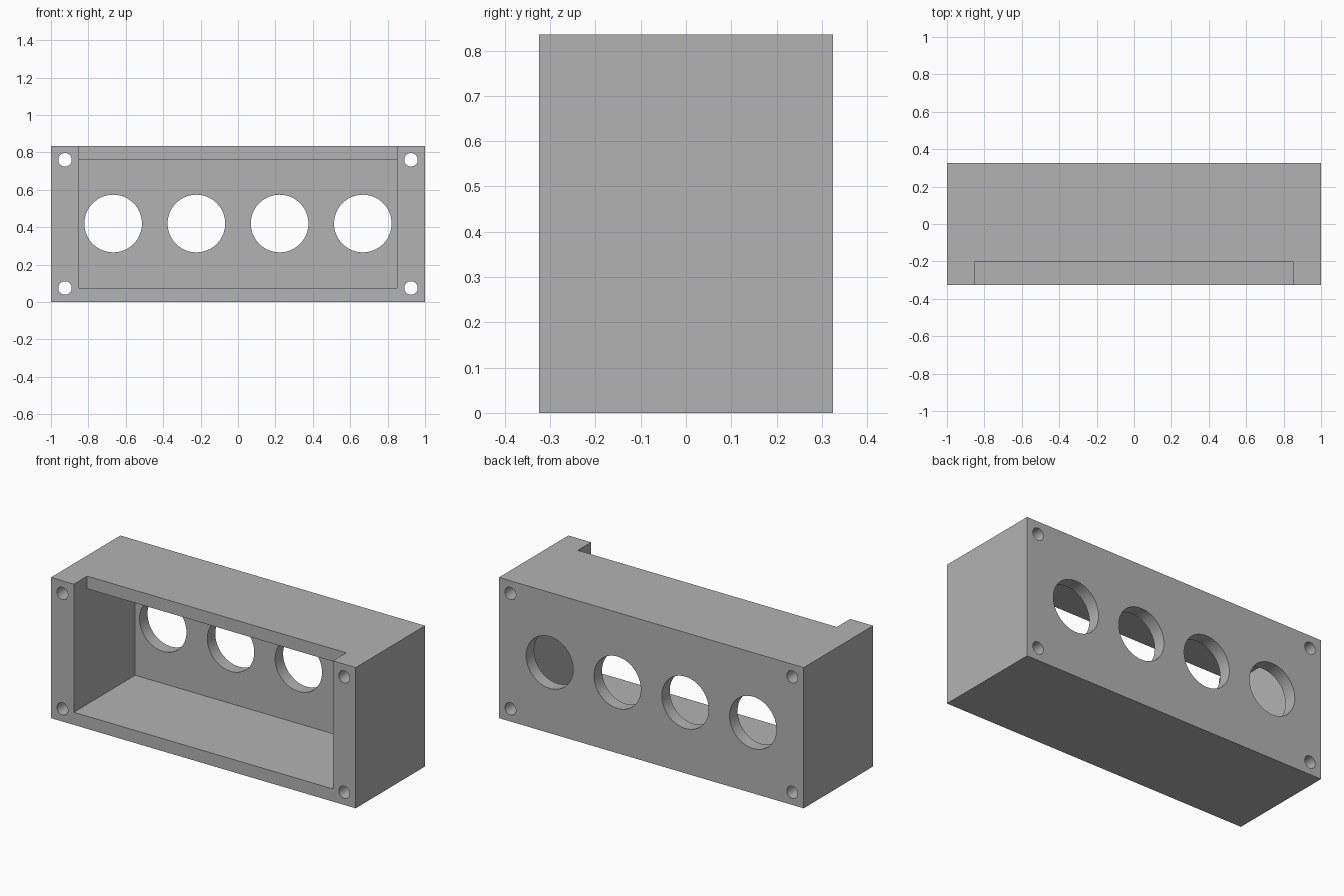
import bpy
import bmesh
from math import radians
from mathutils import Matrix, Vector

if "Cube" in bpy.data.objects:
    bpy.data.objects.remove(bpy.data.objects["Cube"], do_unlink=True)

# Overall size, wall thickness and side flange width
HALF_W, HALF_D, HEIGHT = 1.0, 0.325, 0.835
WALL, FLANGE = 0.075, 0.15
MID = HEIGHT / 2


def add_object(name, bm):
    bmesh.ops.recalc_face_normals(bm, faces=bm.faces)
    mesh = bpy.data.meshes.new(name)
    bm.to_mesh(mesh)
    bm.free()
    obj = bpy.data.objects.new(name, mesh)
    bpy.context.collection.objects.link(obj)
    return obj


def extrude_along_x(name, profile, half_width):
    """Prism with a (y, z) profile, centred on x = 0."""
    bm = bmesh.new()
    face = bm.faces.new([bm.verts.new((-half_width, y, z)) for y, z in profile])
    new = bmesh.ops.extrude_face_region(bm, geom=[face])["geom"]
    verts = [v for v in new if isinstance(v, bmesh.types.BMVert)]
    bmesh.ops.translate(bm, verts=verts, vec=Vector((2 * half_width, 0, 0)))
    return add_object(name, bm)


def drills(name, centres, radius, segments):
    """Cylinders running front to back at the given (x, z) centres."""
    bm = bmesh.new()
    for x, z in centres:
        place = Matrix.Translation((x, 0, z)) @ Matrix.Rotation(radians(90), 4, "X")
        bmesh.ops.create_cone(bm, cap_ends=True, segments=segments, radius1=radius,
                              radius2=radius, depth=4 * HALF_D, matrix=place)
    return add_object(name, bm)


def cut(target, cutter):
    """Subtract the cutter, then discard it."""
    cutter.hide_render = True
    mod = target.modifiers.new("cut", "BOOLEAN")
    mod.operation = "DIFFERENCE"
    mod.solver = "EXACT"
    mod.object = cutter
    bpy.context.view_layer.objects.active = target
    bpy.ops.object.modifier_apply(modifier=mod.name)
    bpy.data.objects.remove(cutter, do_unlink=True)


# Solid block
housing = extrude_along_x("housing", [(-HALF_D, 0), (HALF_D, 0),
                                      (HALF_D, HEIGHT), (-HALF_D, HEIGHT)], HALF_W)

# Open-front cavity, with the notch in the top wall's front edge
front, back, notch = -HALF_D - 0.1, HALF_D - WALL, -0.2
cut(housing, extrude_along_x("cavity_cutter", [
    (front, WALL), (back, WALL), (back, HEIGHT - WALL),
    (notch, HEIGHT - WALL), (notch, HEIGHT + 0.1), (front, HEIGHT + 0.1)],
    HALF_W - FLANGE))

# Row of four large openings in the back wall
cut(housing, drills("opening_cutter",
                    [((i - 1.5) * 0.445, MID + 0.002) for i in range(4)], 0.154, 64))

# Screw holes through the four corners
cut(housing, drills("screw_hole_cutter",
                    [(sx * (HALF_W - WALL), MID + sz * (MID - WALL))
                     for sx in (-1, 1) for sz in (-1, 1)], 0.036, 32))

# Plain grey finish
grey = bpy.data.materials.new("plain_grey")
grey.use_nodes = True
colour = (0.45, 0.45, 0.45, 1)
grey.diffuse_color = colour
grey.node_tree.nodes["Principled BSDF"].inputs["Base Color"].default_value = colour
housing.data.materials.clear()
housing.data.materials.append(grey)

# Smooth hole walls, sharp edges elsewhere
bpy.ops.object.select_all(action="DESELECT")
housing.select_set(True)
bpy.context.view_layer.objects.active = housing
bpy.ops.object.shade_smooth_by_angle(angle=radians(30))
